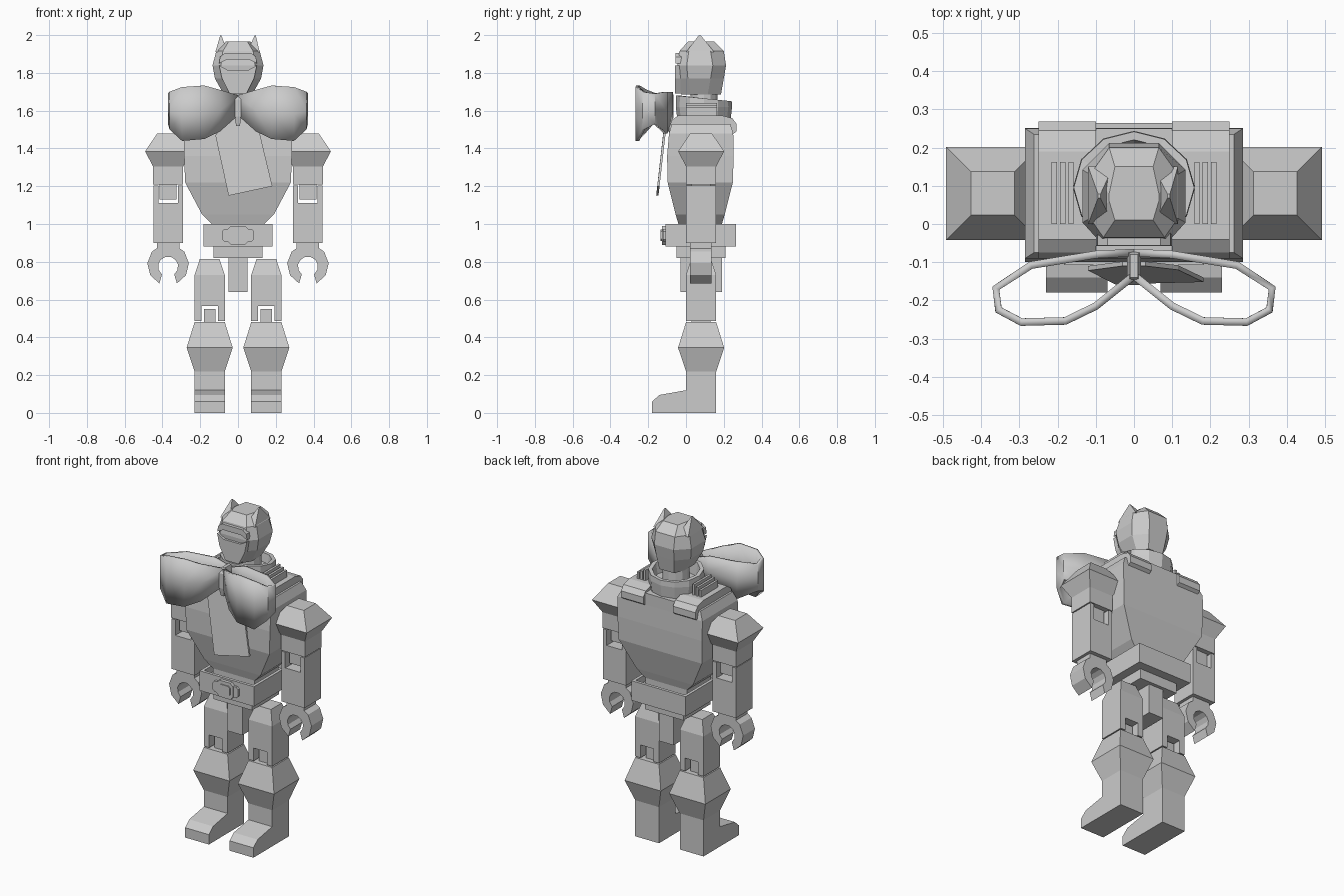
import bpy, bmesh
from math import sin, cos, pi, radians

if "Cube" in bpy.data.objects:
    bpy.data.objects.remove(bpy.data.objects["Cube"])


def make(name, verts, faces):
    me = bpy.data.meshes.new(name)
    me.from_pydata(verts, [], faces)
    bm = bmesh.new()
    bm.from_mesh(me)
    bmesh.ops.recalc_face_normals(bm, faces=bm.faces)
    bm.to_mesh(me)
    bm.free()
    ob = bpy.data.objects.new(name, me)
    bpy.context.collection.objects.link(ob)
    return ob


def loft(name, rings):
    n = len(rings[0])
    verts = [p for r in rings for p in r]
    faces = [(k * n + i, k * n + (i + 1) % n, (k + 1) * n + (i + 1) % n, (k + 1) * n + i)
             for k in range(len(rings) - 1) for i in range(n)]
    faces += [tuple(range(n)), tuple(range((len(rings) - 1) * n, len(rings) * n))]
    return make(name, verts, faces)


def rect(z, x0, x1, y0, y1):
    return [(x0, y0, z), (x1, y0, z), (x1, y1, z), (x0, y1, z)]


def box(name, x0, x1, y0, y1, z0, z1):
    return loft(name, [rect(z0, x0, x1, y0, y1), rect(z1, x0, x1, y0, y1)])


def prism_y(name, pts, y0, y1):
    return loft(name, [[(x, y, z) for x, z in pts] for y in (y0, y1)])


def prism_x(name, pts, x0, x1):
    return loft(name, [[(x, y, z) for y, z in pts] for x in (x0, x1)])


def block(name, cx, cy, rows):
    # stacked rectangular sections: z, half width, half depth
    return loft(name, [rect(z, cx - a, cx + a, cy - b, cy + b) for z, a, b in rows])


for s, side in ((-1, "right"), (1, "left")):
    # leg
    lx, ax = s * 0.15, s * 0.37
    block(side + "_shin", lx, 0.08, [(0, .08, .08), (.22, .08, .08), (.345, .122, .122), (.48, .08, .08)])
    prism_x(side + "_foot", [(0.01, 0), (-.18, 0), (-.18, .06), (-.14, .095), (0, .12), (.01, .12)],
            lx - .08, lx + .08)
    block(side + "_thigh", lx, 0.08, [(.565, .08, .08), (.73, .08, .08), (.815, .052, .052)])
    box(side + "_knee_tab", lx - .03, lx + .03, .03, .13, .47, .55)
    # arm
    block(side + "_upper_arm", ax, 0.08,
          [(1.21, .08, .08), (1.305, .08, .08), (1.385, .122, .122), (1.48, .057, .057)])
    box(side + "_elbow_tab", ax - .045, ax + .045, .03, .13, 1.13, 1.22)
    box(side + "_forearm", ax - .078, ax + .078, 0, .16, .9, 1.11)
    for t in (-1, 1):
        px = lx + t * .062
        box(side + "_knee_prong", px - .018, px + .018, 0, .16, .487, .57)
        px = ax + t * .065
        box(side + "_elbow_prong", px - .013, px + .013, 0, .16, 1.1, 1.205)
    # gripping hand
    arc = [radians(-65 + 310 * i / 9) for i in range(10)]
    inn = [radians(-52 + 284 * i / 9) for i in range(10)]
    c = [(ax + .11 * cos(a), .785 + .11 * sin(a)) for a in arc]
    c += [(ax + .053 * cos(a), .775 + .053 * sin(a)) for a in reversed(inn)]
    prism_y(side + "_hand", c, .022, .135)
    box(side + "_wrist", ax - .06, ax + .06, .022, .135, .85, .905)
    # shoulder strap with vent fins
    xa, xb = sorted((s * .10, s * .25))
    prism_x(side + "_shoulder_strap",
            [(-.09, 1.47), (-.09, 1.51), (-.075, 1.55), (-.04, 1.575), (.19, 1.575),
             (.245, 1.56), (.268, 1.53), (.268, 1.49), (.24, 1.47)], xa, xb)
    for i in range(3):
        fx = s * (.165 + .022 * i)
        box(side + "_vent_fin", fx - .007, fx + .007, 0, .163, 1.56, 1.64 - .012 * i)
    # pointed ear
    loft(side + "_ear", [rect(1.91, s * .085 - .035, s * .085 + .03, 0, .15),
                         rect(1.999, s * .091 - .003, s * .091 + .003, .068, .078)])

# torso, neck base and hips
loft("torso", [rect(.95, -.14, .14, -.04, .19), rect(1.0, -.14, .14, -.04, .19),
               rect(1.05, -.19, .19, -.055, .205), rect(1.22, -.28, .28, -.097, .248),
               rect(1.36, -.285, .285, -.1, .252), rect(1.48, -.285, .285, -.09, .25),
               rect(1.53, -.262, .262, -.075, .235)])
box("neck_base", -.11, .11, -.07, .25, 1.47, 1.55)
loft("belt", [rect(.88, -.183, .183, -.108, .265), rect(1.0, -.183, .183, -.108, .265),
              rect(1.0, -.165, .165, -.09, .247), rect(.96, -.165, .165, -.09, .247)])
box("hip_block", -.13, .13, -.05, .21, .82, .885)
box("crotch", -.05, .05, -.03, .19, .64, .83)


def octagon(hx, hz, cx, cz):
    return [(-hx, cz - hz + cx), (-hx + cx, cz - hz), (hx - cx, cz - hz), (hx, cz - hz + cx),
            (hx, cz + hz - cx), (hx - cx, cz + hz), (-hx + cx, cz + hz), (-hx, cz + hz - cx)]


# buckle
prism_y("buckle_plate", octagon(.085, .033, .012, .94), -.122, -.1)
prism_y("buckle_frame", octagon(.055, .05, .018, .94), -.128, -.1)
prism_y("buckle_centre", octagon(.038, .03, .01, .94), -.134, -.1)


# collar and neck
def ring(r, z, tilt=0):
    return [(r * cos(2 * pi * i / 12), .095 + r * .93 * sin(2 * pi * i / 12),
             z - tilt * sin(2 * pi * i / 12)) for i in range(12)]


loft("collar", [ring(.15, 1.54), ring(.16, 1.62), ring(.158, 1.665, .015), ring(.135, 1.665, .015),
                ring(.125, 1.6)])
loft("neck", [ring(.08, 1.55), ring(.075, 1.72)])


# helmet
def head_ring(z, hx, yf, yb, fx, bx):
    return [(-fx, yf, z), (fx, yf, z), (hx, yf + .05, z), (hx, yb - .07, z),
            (bx, yb, z), (-bx, yb, z), (-hx, yb - .07, z), (-hx, yf + .05, z)]


loft("helmet", [head_ring(1.685, .075, -.025, .185, .045, .05), head_ring(1.77, .122, -.04, .2, .075, .06),
                head_ring(1.84, .135, -.046, .212, .09, .065), head_ring(1.915, .115, -.035, .2, .08, .065),
                head_ring(1.965, .065, .01, .15, .05, .05)])
prism_y("face_mask", [(-.045, 1.69), (.045, 1.69), (.085, 1.77), (.1, 1.84), (.055, 1.815),
                      (-.055, 1.815), (-.1, 1.84), (-.085, 1.77)], -.058, .03)
prism_y("brow", [(-.1, 1.85), (-.06, 1.87), (.06, 1.87), (.1, 1.85), (.095, 1.885),
                 (.07, 1.905), (-.07, 1.905), (-.095, 1.885)], -.056, .03)

# bow loops: x, y, low z, high z along the ribbon
path = [(0, -.075, 1.59, 1.67), (.1, -.08, 1.53, 1.70), (.27, -.108, 1.48, 1.70),
        (.362, -.168, 1.53, 1.69), (.355, -.225, 1.50, 1.70), (.295, -.257, 1.44, 1.725),
        (.18, -.254, 1.45, 1.733), (.1, -.215, 1.49, 1.71), (0, -.135, 1.58, 1.68)]
for s in (-1, 1):
    v = []
    for x, y, z0, z1 in path:
        v += [(s * x, y, z0), (s * x, y, (z0 + z1) / 2), (s * x, y, z1)]
    f = [(3 * i + j, 3 * i + 3 + j, 3 * i + 4 + j, 3 * i + 1 + j)
         for i in range(len(path) - 1) for j in (0, 1)]
    bow = make("bow_loop", v, f)
    mod = bow.modifiers.new("thickness", "SOLIDIFY")
    mod.thickness, mod.offset = .02, 0
    bpy.context.view_layer.objects.active = bow
    bow.select_set(True)
    bpy.ops.object.shade_smooth_by_angle(angle=radians(40))
    bow.select_set(False)
loft("bow_knot", [rect(1.52, -.01, .01, -.15, -.10), rect(1.57, -.018, .018, -.16, -.07),
                  rect(1.66, -.018, .018, -.16, -.07), rect(1.69, -.01, .01, -.14, -.08)])
# hanging ribbon tail
tail = [(-.03, -.11, 1.57), (-.12, -.122, 1.47), (-.05, -.158, 1.15), (.182, -.152, 1.2),
        (.115, -.12, 1.48), (.03, -.11, 1.57)]
loft("bow_tail", [tail, [(x, y + .012, z) for x, y, z in tail]])
